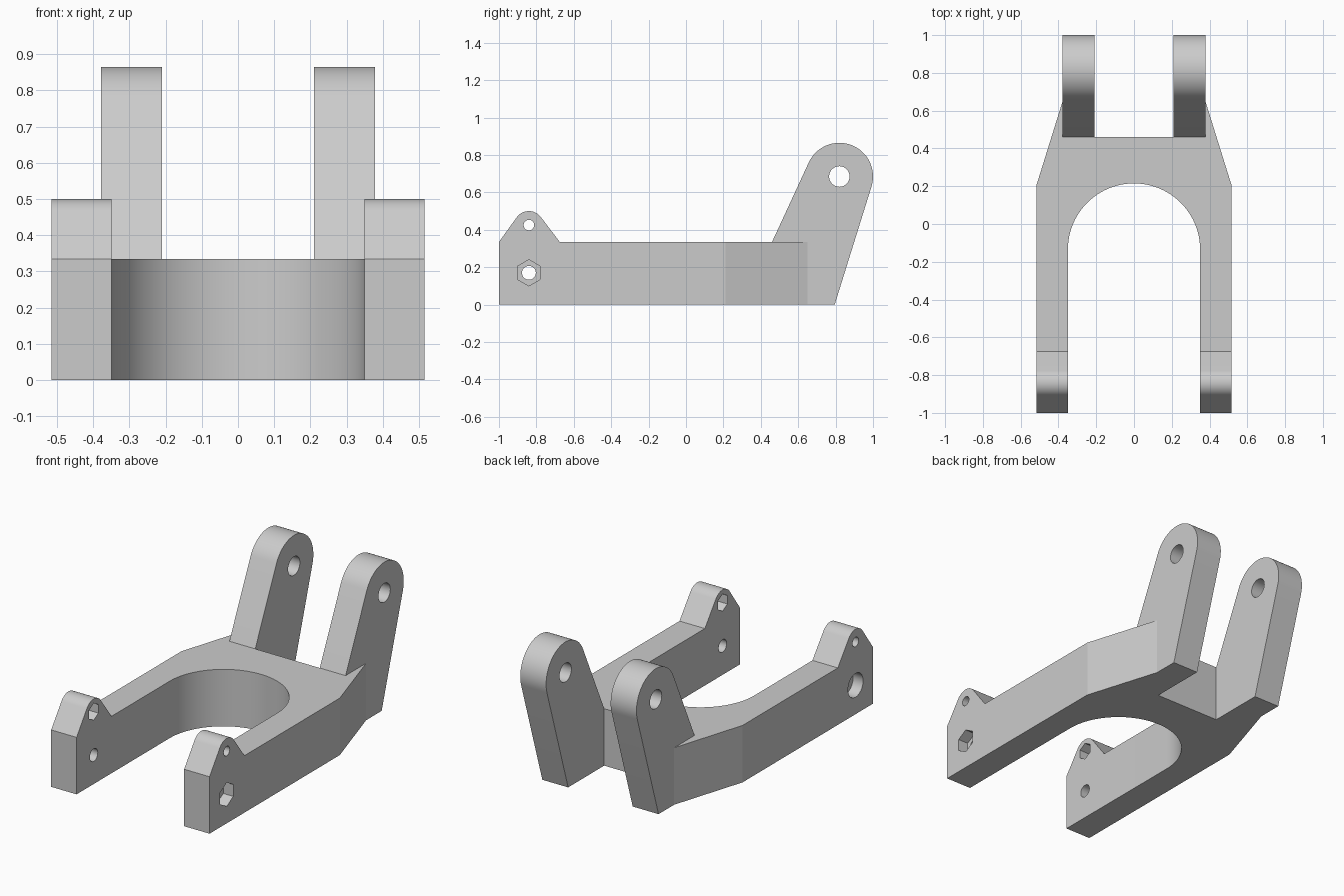
import bpy, bmesh
from math import sin, cos, radians, atan2, acos, degrees, hypot

cube = bpy.data.objects.get("Cube")
if cube:
    bpy.data.objects.remove(cube)

grey = bpy.data.materials.new("plain grey")
grey.use_nodes = True
colour = (0.6, 0.6, 0.6, 1)
grey.diffuse_color = colour
grey.node_tree.nodes["Principled BSDF"].inputs["Base Color"].default_value = colour

# Main sizes
OUT, INN, DECK = 0.515, 0.35, 0.335
LUG_IN, LUG_OUT = 0.21, 0.378
EYE, EYE_R = (0.82, 0.685), 0.18
TAB, TAB_R = (-0.84, 0.42), 0.08


def arc(centre, r, start, end, steps=32):
    angles = [radians(start + (end - start) * i / steps) for i in range(steps + 1)]
    return [(centre[0] + r * cos(a), centre[1] + r * sin(a)) for a in angles]


def tangent(point, centre, r, side):
    """Angle on the circle touched by a line from the point."""
    dx, dy = point[0] - centre[0], point[1] - centre[1]
    return degrees(atan2(dy, dx) + side * acos(r / hypot(dx, dy)))


def rounded(base_right, base_left, centre, r):
    """Arc over an eye, tangent to the lines from both base points."""
    a = tangent(base_right, centre, r, 1)
    b = tangent(base_left, centre, r, -1) % 360
    return arc(centre, r, a, b)


def prism(name, profile, low, high, axis):
    """Extrude a closed profile along x (profile in y,z) or z (profile in x,y)."""
    def place(p, d):
        return (d, p[0], p[1]) if axis == "x" else (p[0], p[1], d)
    bm = bmesh.new()
    face = bm.faces.new([bm.verts.new(place(p, low)) for p in profile])
    new = bmesh.ops.extrude_face_region(bm, geom=[face])["geom"]
    shift = (high - low, 0, 0) if axis == "x" else (0, 0, high - low)
    bmesh.ops.translate(bm, vec=shift, verts=[g for g in new if isinstance(g, bmesh.types.BMVert)])
    bmesh.ops.recalc_face_normals(bm, faces=bm.faces)
    mesh = bpy.data.meshes.new(name)
    bm.to_mesh(mesh)
    bm.free()
    mesh.materials.append(grey)
    ob = bpy.data.objects.new(name, mesh)
    bpy.context.collection.objects.link(ob)
    return ob


def combine(target, tool, operation):
    tool.hide_render = True
    mod = target.modifiers.new(operation.lower(), "BOOLEAN")
    mod.operation, mod.solver, mod.object = operation, "EXACT", tool
    bpy.context.view_layer.objects.active = target
    bpy.ops.object.modifier_apply(modifier=mod.name)
    bpy.data.objects.remove(tool)


def span(side, a, b):
    return sorted((side * a, side * b))


# Forked body with a round throat and tapered flanks
half = [(OUT, -1), (OUT, 0.21), (LUG_OUT, 0.65), (0.3, 0.65), (0.3, 0.46)]
throat = arc((0, -0.135), INN, 180, 0, 48)
plan = half + [(-x, y) for x, y in reversed(half)] + [(-INN, -1)] + throat + [(INN, -1)]
bracket = prism("forked_bracket", plan, 0, DECK, "z")

# Rear lugs and front tabs, one of each per side
lug_foot, lug_heel = (0.46, DECK), (0.795, 0)
lug = [(0.46, 0), lug_heel] + rounded(lug_heel, lug_foot, EYE, EYE_R) + [lug_foot]
tab_back, tab_front = (-0.675, DECK), (-1, DECK)
tab = [(-1, 0), (-0.675, 0), tab_back] + rounded(tab_back, tab_front, TAB, TAB_R) + [tab_front]
for s in (1, -1):
    combine(bracket, prism("rear_lug", lug, *span(s, LUG_IN, LUG_OUT), "x"), "UNION")
    combine(bracket, prism("front_tab", tab, *span(s, INN, OUT), "x"), "UNION")

# Through holes: rear eyes, tab pins, lower bolts
for name, centre, r in (("eye", EYE, 0.055), ("pin", (-0.84, 0.425), 0.028),
                        ("bolt", (-0.84, 0.17), 0.037)):
    hole = prism(name + "_cutter", arc(centre, r, 0, 360, 32)[:-1], -1, 1, "x")
    combine(bracket, hole, "DIFFERENCE")

# Hexagonal nut pockets inside the tabs
DEPTH = 0.065
for s in (1, -1):
    pocket = arc((-0.84, 0.425), 0.05, 30, 390, 6)[:-1]
    combine(bracket, prism("nut_cutter", pocket, *span(s, INN - 0.02, INN + DEPTH), "x"), "DIFFERENCE")

# Lower outer recesses: hexagonal on the left leg, round on the right leg
for s, steps, start in ((1, 6, 30), (-1, 32, 0)):
    recess = arc((-0.84, 0.17), 0.07, start, start + 360, steps)[:-1]
    combine(bracket, prism("recess_cutter", recess, *span(s, OUT - DEPTH, OUT + 0.02), "x"), "DIFFERENCE")

bpy.ops.object.select_all(action="DESELECT")
bracket.select_set(True)
bpy.context.view_layer.objects.active = bracket
bpy.ops.object.shade_smooth_by_angle(angle=radians(15))
